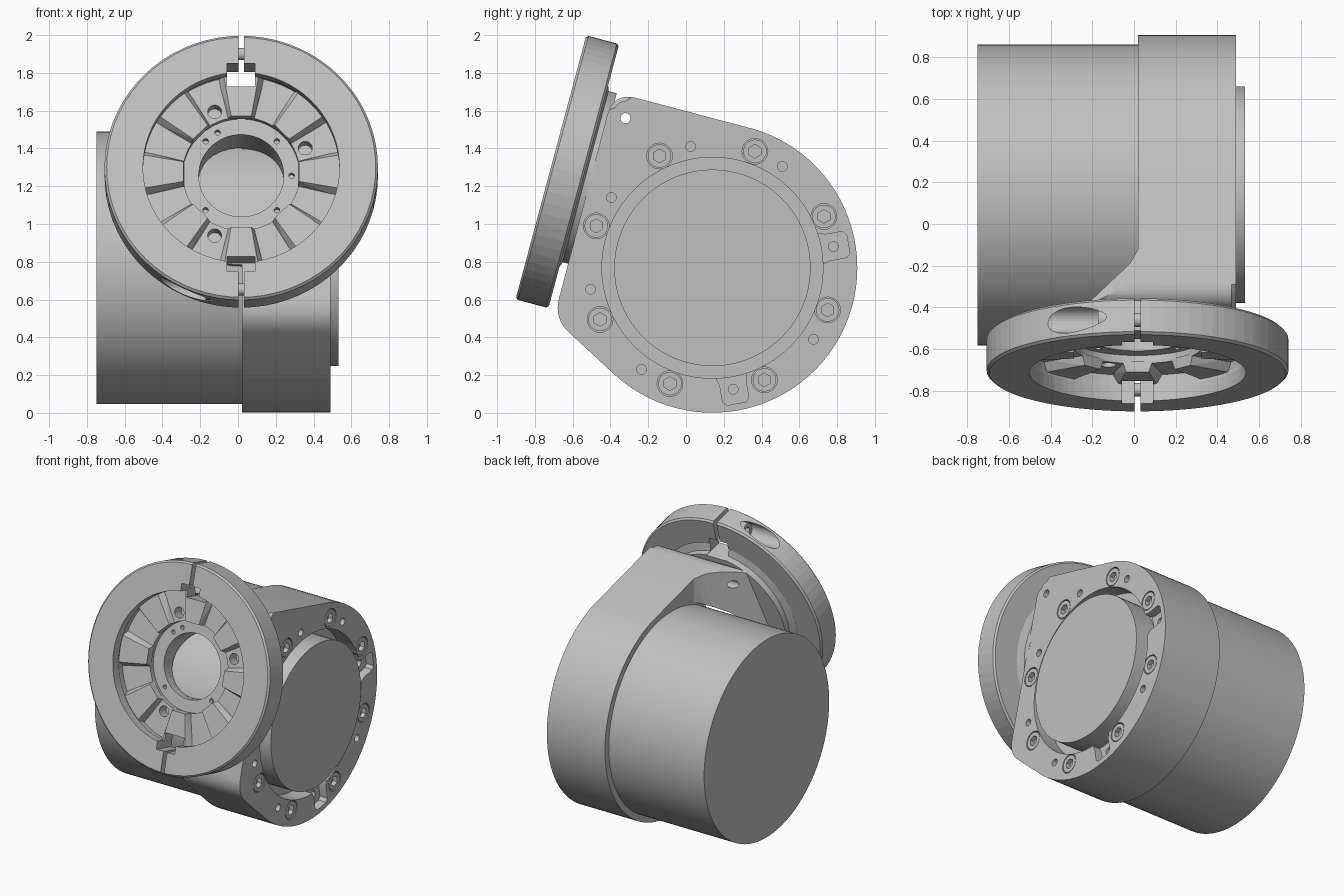
import bpy, bmesh
from math import cos, sin, radians, tau
from mathutils import Matrix, Vector

cube = bpy.data.objects.get("Cube")
if cube:
    bpy.data.objects.remove(cube)

metal = bpy.data.materials.new("grey_metal")
metal.use_nodes = True
GREY = (0.53, 0.53, 0.53, 1)
metal.diffuse_color = GREY
metal.node_tree.nodes["Principled BSDF"].inputs["Base Color"].default_value = GREY

# Side frame: local (x, y, z) is world (y, z, x). Clamp frame: z points out of the tilted ring.
SIDE = Matrix(((0, 0, 1, 0), (1, 0, 0, 0), (0, 1, 0, 0), (0, 0, 0, 1)))
CLAMP = Matrix.Translation((0.017, -0.715, 1.3)) @ Matrix.Rotation(radians(75), 4, 'X')
AXIS = Vector((0.14, 0.768))


def circle(r, n=64, c=(0, 0), turn=0):
    return [(c[0] + r * cos(tau * i / n + turn), c[1] + r * sin(tau * i / n + turn)) for i in range(n)]


def make(name, bm, frame):
    bmesh.ops.recalc_face_normals(bm, faces=bm.faces)
    mesh = bpy.data.meshes.new(name)
    bm.to_mesh(mesh)
    bm.free()
    mesh.transform(frame)
    mesh.materials.append(metal)
    obj = bpy.data.objects.new(name, mesh)
    bpy.context.collection.objects.link(obj)
    return obj


def prisms(name, outlines, z0, z1, frame=SIDE, chamfer=0):
    bm = bmesh.new()
    for pts in outlines:
        low = [bm.verts.new((x, y, z0)) for x, y in pts]
        high = [bm.verts.new((x, y, z1)) for x, y in pts]
        bm.faces.new(low[::-1])
        bm.faces.new(high)
        for i in range(len(pts)):
            j = (i + 1) % len(pts)
            bm.faces.new((low[i], low[j], high[j], high[i]))
    if chamfer:
        rim = [e for e in bm.edges if all(abs(v.co.z - z1) < 1e-5 for v in e.verts)]
        bmesh.ops.bevel(bm, geom=rim, offset=chamfer, segments=1, affect='EDGES')
    return make(name, bm, frame)


def lathe(name, profile, frame, n=64):
    bm = bmesh.new()
    rings = [[bm.verts.new((x, y, z)) for x, y in circle(r, n)] for r, z in profile]
    for k, a in enumerate(rings):
        b = rings[(k + 1) % len(rings)]
        for i in range(n):
            j = (i + 1) % n
            bm.faces.new((a[i], a[j], b[j], b[i]))
    return make(name, bm, frame)


def boolean(obj, *cutters, mode='DIFFERENCE'):
    for cutter in cutters:
        mod = obj.modifiers.new("cut", 'BOOLEAN')
        mod.operation, mod.solver, mod.object = mode, 'EXACT', cutter
        graph = bpy.context.evaluated_depsgraph_get()
        mesh = bpy.data.meshes.new_from_object(obj.evaluated_get(graph))
        obj.modifiers.clear()
        obj.data = mesh


def discard(*objs):
    for o in objs:
        bpy.data.objects.remove(o)


def smooth(*objs):
    bpy.ops.object.select_all(action='DESELECT')
    for o in objs:
        o.select_set(True)
    bpy.context.view_layer.objects.active = objs[0]
    bpy.ops.object.shade_smooth_by_angle(angle=radians(25))


def rounded(before, corner, after, r, n=8):
    a, c, b = Vector(before), Vector(corner), Vector(after)
    a, b = c + (a - c).normalized() * r, c + (b - c).normalized() * r
    ts = [i / n for i in range(n + 1)]
    return [tuple(a * (1 - t) ** 2 + c * 2 * t * (1 - t) + b * t * t) for t in ts]


# Housing outline: a round body with two flat flanks meeting a tilted front
arc = [(AXIS.x + 0.767 * cos(radians(a)), AXIS.y + 0.767 * sin(radians(a))) for a in range(-132, 76, 4)]
top, low = (-0.385, 1.70), (-0.70, 0.50)
outline = arc + rounded(arc[-1], top, low, 0.13) + rounded(top, low, arc[0], 0.11)
housing = prisms("gear_housing", [outline], 0.02, 0.49, chamfer=0.022)

# Neck that carries the housing across to the clamp flange
neck = prisms("flange_neck", [outline], -0.5, 0.03)
plan = prisms("neck_plan", [[(0.05, -0.08), (0.02, -0.12), (-0.02, -0.19), (-0.2, -0.36), (-0.55, -0.72),
                             (-0.55, -1), (0.05, -1)]], -0.5, 2.5, Matrix.Identity(4))
reach = prisms("neck_reach", [circle(0.475)], -0.8, 0, CLAMP)
boolean(neck, plan, reach, mode='INTERSECT')
clearance = prisms("drum_clearance", [circle(0.735, 96, AXIS)], -1, 0.02)
boolean(neck, clearance)

# Motor drum and end cover
drum = prisms("motor_drum", [circle(0.722, 128, AXIS)], -0.75, 0.3)
cover = prisms("end_cover", [circle(0.52, 96, AXIS)], 0.29, 0.532)

# Openings in the housing side
bolts = [(-0.14, 1.36), (0.365, 1.385), (0.73, 1.04), (0.75, 0.545),
         (0.415, 0.175), (-0.085, 0.155), (-0.455, 0.495), (-0.475, 0.99)]
pins = [(0.025, 1.41), (0.51, 1.305), (-0.395, 1.14), (-0.505, 0.655),
        (0.675, 0.39), (-0.235, 0.23), (0.78, 0.88), (0.25, 0.125)]
recess = prisms("cover_recess", [circle(0.585, 96, AXIS)], 0.36, 0.6)
pockets = []
for a in (radians(10), radians(-80)):
    d, s = Vector((cos(a), sin(a))), Vector((-sin(a), cos(a)))
    shape = [(0.57, 0.085), (0.57, -0.085), (0.62, -0.07), (0.71, -0.07), (0.73, -0.05),
             (0.73, 0.05), (0.71, 0.07), (0.62, 0.07)]
    pockets.append([tuple(AXIS + d * r + s * w) for r, w in shape])
pocket = prisms("pockets", pockets, 0.43, 0.6)
seats = prisms("bolt_seats", [circle(0.068, 24, c) for c in bolts], 0.44, 0.6)
holes = prisms("pin_holes", [circle(0.026, 16, c) for c in pins], 0.38, 0.6)
through = prisms("through_hole", [circle(0.027, 20, (-0.32, 1.56))], -0.6, 0.6)
bore = prisms("bore", [circle(0.225, 64)], -0.5, 0.1, CLAMP)
boolean(housing, recess, pocket, seats, holes, through, bore)
boolean(neck, through, bore)

# Socket bolts
heads = prisms("housing_bolts", [circle(0.062, 24, c) for c in bolts], 0.43, 0.488)
sockets = prisms("bolt_sockets", [circle(0.036, 6, c, radians(30)) for c in bolts], 0.455, 0.6)
boolean(heads, sockets)
discard(plan, reach, clearance, recess, pocket, seats, holes, through, bore, sockets)

# Tilted flange with a recessed, drilled hub
flange = lathe("clamp_flange", [(0.535, -0.13), (0.535, -0.17), (0.475, -0.19), (0.475, -0.235),
                                (0.225, -0.235), (0.225, -0.17), (0.31, -0.17), (0.31, -0.13)], CLAMP, 96)
polar = lambda r, a: (r * cos(radians(a)), r * sin(radians(a)))
face_holes = prisms("face_holes", [circle(0.037, 20, polar(0.367, a)) for a in (22.5, 112.5, 247.5)],
                    -0.21, 0, CLAMP)
hub_holes = prisms("hub_holes", [circle(0.015, 12, polar(0.267, a)) for a in (45, 135, 225, 315, 0, 118)],
                   -0.21, 0, CLAMP)
boolean(flange, face_holes, hub_holes)

# Eight tapered coupling teeth
bm = bmesh.new()
for k in range(8):
    ring = []
    for z, half in ((-0.14, 13.5), (-0.086, 10)):
        for r in (0.31, 0.53):
            ring += [bm.verts.new((*polar(r, k * 45 + s * half), z)) for s in (-1, 0, 1)]
    bmesh.ops.convex_hull(bm, input=ring)
teeth = make("coupling_teeth", bm, CLAMP)

# Split clamp ring
ring = lathe("clamp_ring", [(0.712, 0), (0.724, -0.012), (0.724, -0.168), (0.712, -0.18),
                            (0.53, -0.18), (0.53, -0.09), (0.52, -0.07), (0.52, 0)], CLAMP, 72)
split = prisms("split", [[(-0.014, -1), (0.014, -1), (0.014, 1), (-0.014, 1)]], -0.4, 0.1, CLAMP)


def key_slots(name, start, end):
    box = [(-0.074, start), (0.074, start), (0.074, end), (-0.074, end)]
    return prisms(name, [box, [(x, -y) for x, y in box]], -0.3, 0.1, CLAMP)


ring_keys, flange_keys = key_slots("ring_keys", 0.45, 0.57), key_slots("flange_keys", 0.465, 0.6)
boolean(ring, split, ring_keys)
boolean(flange, flange_keys)
boolean(teeth, flange_keys)

# Clamp screws lying across both splits, in scooped counterbores
screws = []
for side, label in ((1, "upper"), (-1, "lower")):
    across = CLAMP @ Matrix.Translation((0, 0.645 * side, -0.09)) @ Matrix.Rotation(radians(90), 4, 'Y')
    scoop = prisms("scoop", [circle(0.063, 32)], -0.45, -0.12, across)
    boolean(ring, scoop)
    shaft = prisms(label + "_screw_shaft", [circle(0.032, 24)], -0.13, 0.1, across)
    head = prisms(label + "_screw_head", [circle(0.055, 24)], -0.19, -0.12, across)
    hexagon = prisms("hexagon", [circle(0.03, 6)], -0.3, -0.15, across)
    boolean(head, hexagon)
    discard(scoop, hexagon)
    screws += [shaft, head]
discard(face_holes, hub_holes, split, ring_keys, flange_keys)

smooth(housing, neck, drum, cover, heads, flange, *screws)
